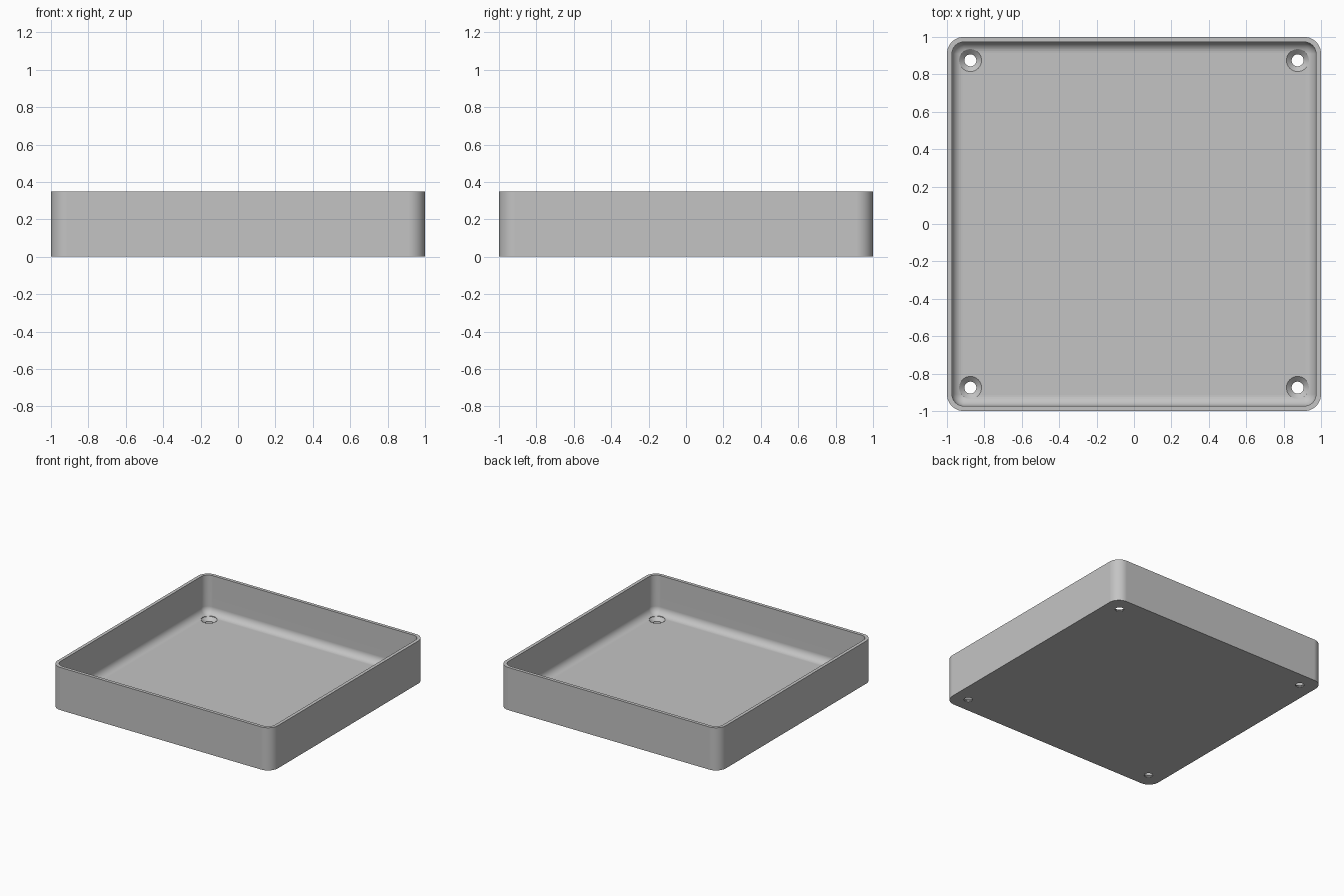
import bpy, bmesh, math

cube = bpy.data.objects.get("Cube")
if cube:
    bpy.data.objects.remove(cube, do_unlink=True)

HEIGHT, FLOOR, WALL = 0.35, 0.035, 0.027
CORNER, FILLET, HOLE = 0.09, 0.06, 0.875

grey = bpy.data.materials.new("light_grey")
grey.use_nodes = True
colour = (0.55, 0.55, 0.55, 1)
grey.diffuse_color = colour
grey.node_tree.nodes["Principled BSDF"].inputs["Base Color"].default_value = colour


def new_object(name, bm):
    bmesh.ops.recalc_face_normals(bm, faces=bm.faces)
    mesh = bpy.data.meshes.new(name)
    bm.to_mesh(mesh)
    bm.free()
    mesh.materials.append(grey)
    obj = bpy.data.objects.new(name, mesh)
    bpy.context.collection.objects.link(obj)
    return obj


def loft(bm, rings):
    """Join closed rings of points, capping the first and the last."""
    loops = [[bm.verts.new(p) for p in ring] for ring in rings]
    for a, b in zip(loops, loops[1:]):
        for i in range(len(a)):
            j = (i + 1) % len(a)
            bm.faces.new((a[i], a[j], b[j], b[i]))
    bm.faces.new(loops[0])
    bm.faces.new(loops[-1])


def rounded_square(inset, z, steps=10):
    half, r = 1 - inset, max(CORNER - inset, 0.002)
    points = []
    for quarter in range(4):
        mid = math.radians(45 + 90 * quarter)
        cx = math.copysign(half - r, math.cos(mid))
        cy = math.copysign(half - r, math.sin(mid))
        for i in range(steps + 1):
            a = math.pi / 2 * (quarter + i / steps)
            points.append((cx + r * math.cos(a), cy + r * math.sin(a), z))
    return points


def circle(x, y, r, z, sides=40):
    turn = 2 * math.pi / sides
    return [(x + r * math.cos(i * turn), y + r * math.sin(i * turn), z) for i in range(sides)]


# Tray shell: outside wall, rim, inside wall, then a fillet down to the floor
rings = [rounded_square(0, 0), rounded_square(0, HEIGHT), rounded_square(WALL, HEIGHT)]
for i in range(9):
    a = math.pi / 2 * i / 8
    rings.append(rounded_square(WALL + FILLET * (1 - math.cos(a)),
                                FLOOR + FILLET * (1 - math.sin(a))))
bm = bmesh.new()
loft(bm, rings)
tray = new_object("tray", bm)

# Countersunk screw holes in the four corners
bm = bmesh.new()
profile = [(0.032, -0.02), (0.032, 0.008), (0.06, 0.034), (0.06, 0.08)]
for x in (-HOLE, HOLE):
    for y in (-HOLE, HOLE):
        loft(bm, [circle(x, y, r, z) for r, z in profile])
cutter = new_object("screw_hole_cutter", bm)
cutter.hide_render = True

cut = tray.modifiers.new("screw_holes", 'BOOLEAN')
cut.operation = 'DIFFERENCE'
cut.solver = 'EXACT'
cut.object = cutter
bpy.ops.object.select_all(action='DESELECT')
tray.select_set(True)
bpy.context.view_layer.objects.active = tray
bpy.ops.object.modifier_apply(modifier=cut.name)
bpy.data.objects.remove(cutter, do_unlink=True)

# Smooth curves, crisp edges and flat large faces
bpy.ops.object.shade_smooth_by_angle(angle=math.radians(30))
weighted = tray.modifiers.new("flat_faces", 'WEIGHTED_NORMAL')
weighted.keep_sharp = True
